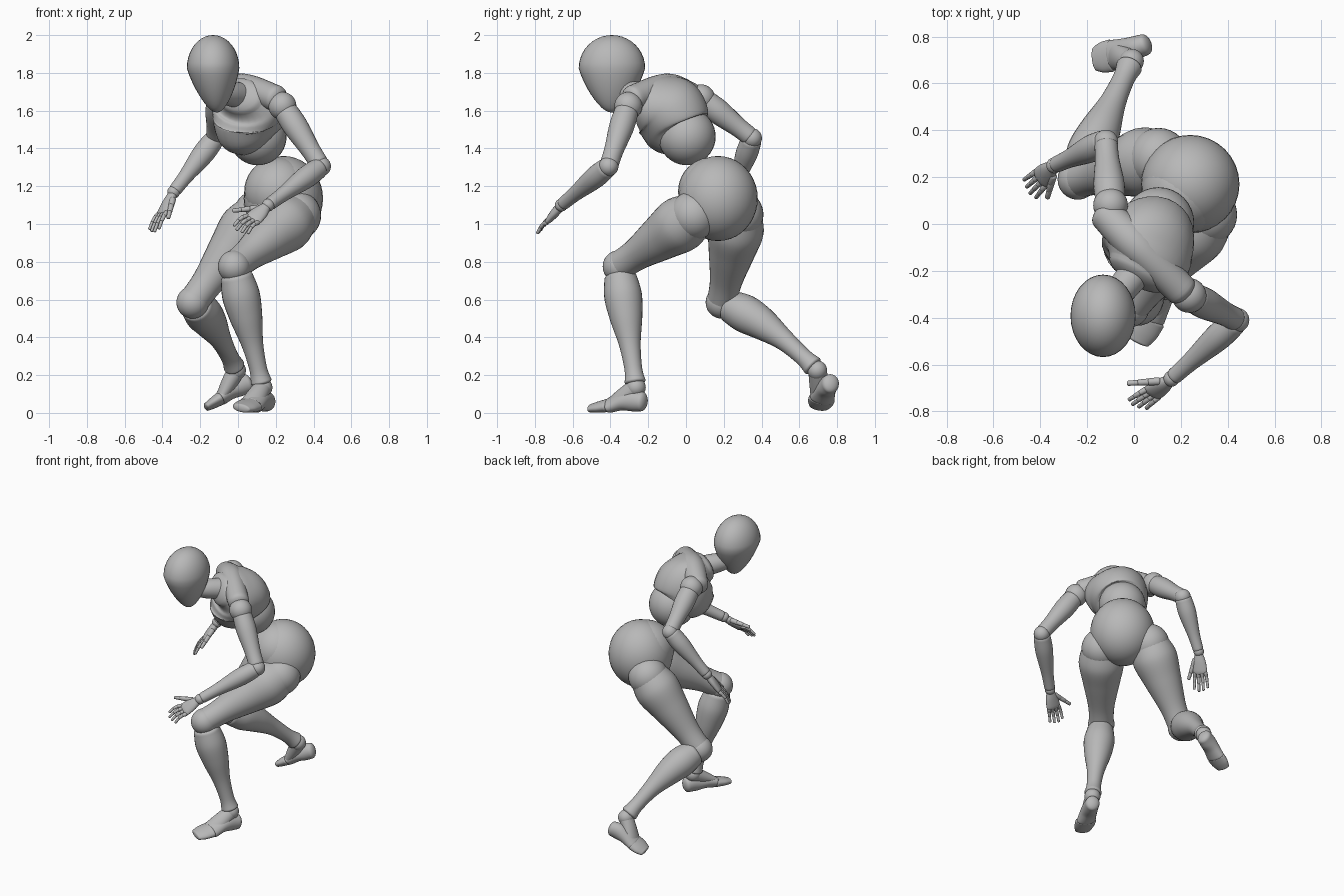
import bpy, bmesh, math
from mathutils import Vector, Matrix

if "Cube" in bpy.data.objects:
    bpy.data.objects.remove(bpy.data.objects["Cube"])

grey = bpy.data.materials.new("matte_grey")
grey.use_nodes = True
grey.diffuse_color = (0.48, 0.48, 0.48, 1)
grey.node_tree.nodes["Principled BSDF"].inputs["Base Color"].default_value = grey.diffuse_color

ACROSS = Vector((0.66, -0.74, -0.08)).normalized()   # direction of the shoulder and hip line
UP = Vector((0, 0, 1))
SIDES = 28


def finish(name, bm):
    bmesh.ops.recalc_face_normals(bm, faces=bm.faces)
    for face in bm.faces:
        face.smooth = True
    mesh = bpy.data.meshes.new(name)
    bm.to_mesh(mesh)
    bm.free()
    mesh.materials.append(grey)
    ob = bpy.data.objects.new(name, mesh)
    bpy.context.collection.objects.link(ob)
    return ob


def ball(name, centre, rx, ry=None, rz=None):
    scale = Matrix.Diagonal((rx, ry or rx, rz or rx, 1))
    bm = bmesh.new()
    bmesh.ops.create_uvsphere(bm, u_segments=32, v_segments=20, radius=1,
                              matrix=Matrix.Translation(centre) @ scale)
    return finish(name, bm)


def spline(keys, t):
    """Smooth interpolation through the key tuples."""
    i = min(int(t), len(keys) - 2)
    f = t - i
    near = (keys[max(0, min(len(keys) - 1, i + k))] for k in (-1, 0, 1, 2))
    return [q + f * (r - p) / 2 + f * f * (p - 2.5 * q + 2 * r - s / 2)
            + f ** 3 * (1.5 * (q - r) + (s - p) / 2) for p, q, r, s in zip(*near)]


def tube(name, keys, axis=ACROSS, cap=0.6, steps=7):
    """Round-ended loft: each key is x, y, z, radius along axis, other radius."""
    rows = [spline(keys, n / steps) for n in range((len(keys) - 1) * steps + 1)]
    centres = [Vector(row[:3]) for row in rows]
    rings = []
    for n, row in enumerate(rows):
        ahead, behind = centres[min(n + 1, len(rows) - 1)], centres[max(n - 1, 0)]
        rings.append((centres[n], (ahead - behind).normalized(), row[3], row[4]))

    def dome(ring, sign):
        p, tangent, ra, rb = ring
        turns = [k * math.pi / 11 for k in range(1, 6)]
        return [(p + tangent * sign * cap * min(ra, rb) * math.sin(a), tangent,
                 ra * math.cos(a), rb * math.cos(a)) for a in turns]

    bm = bmesh.new()
    loops = []
    for p, tangent, ra, rb in dome(rings[0], -1)[::-1] + rings + dome(rings[-1], 1):
        u = (axis - tangent * axis.dot(tangent)).normalized()
        v = tangent.cross(u)
        angles = [2 * math.pi * s / SIDES for s in range(SIDES)]
        loops.append([bm.verts.new(p + u * ra * math.cos(a) + v * rb * math.sin(a)) for a in angles])
    for low, high in zip(loops, loops[1:]):
        for s in range(SIDES):
            bm.faces.new((low[s - 1], low[s], high[s], high[s - 1]))
    bm.faces.new(loops[0])
    bm.faces.new(loops[-1])
    return finish(name, bm)


def bone(name, start, end, profile, axis=ACROSS, bow=0, cap=0.6, steps=7):
    """Tube between two joints; the profile gives fraction along, radius, optional depth."""
    start, end = Vector(start), Vector(end)
    keys = []
    for along, *radii in profile:
        p = start.lerp(end, along) + UP * bow * math.sin(math.pi * along)
        keys.append((*p, radii[0], radii[-1]))
    return tube(name, keys, axis, cap, steps)


# profiles shared by both sides
UPPER_ARM = [(.12, .064), (.35, .066), (.72, .052), (.93, .05)]
FOREARM = [(.06, .055), (.3, .058), (.7, .04), (.95, .035)]
THIGH = [(0, .125), (.18, .148), (.43, .123), (.76, .086), (.97, .08)]
SHIN = [(.09, .086), (.24, .1), (.42, .087), (.65, .057), (.85, .047), (.95, .056)]
INSTEP = [(0, .048), (.5, .054, .042), (1, .06, .03)]
FOOT = [(0, .046, .052), (.3, .05, .056), (.65, .057, .046), (1, .067, .038)]
TOES = [(.1, .07, .035), (.6, .066, .029), (1, .052, .022)]
PALM = [(.08, .028, .024), (.25, .042, .024), (.45, .048, .02), (.52, .044, .016)]


def digit(name, root, tip, radius, axis, curl):
    """Three tapering finger joints along a curled line."""
    def at(t):
        return root.lerp(tip, t) + UP * curl * math.sin(math.pi * t)
    for k in range(3):
        r = radius * (1 - k / 7)
        bone(f"{name}_{k + 1}", at(k / 3), at((k + .87) / 3), [(0, r), (1, r * .9)], axis, steps=2)


def hand(side, wrist, tip, thumb_tip):
    wrist, tip, thumb_tip = Vector(wrist), Vector(tip), Vector(thumb_tip)
    reach = tip - wrist
    d = reach.normalized()
    spread = thumb_tip - wrist
    spread = (spread - d * spread.dot(d)).normalized()
    normal = d.cross(spread)
    ball(side + "_wrist", wrist, .034)
    bone(side + "_palm", wrist, tip, PALM, spread)
    for k, finger in enumerate(("index", "middle", "ring", "little")):
        place = 1 - k * 2 / 3
        length = 1 - abs(k - 1.3) * .06
        digit(f"{side}_{finger}_finger", wrist + reach * .52 + spread * place * .036,
              wrist + reach * length + spread * place * .046, .0132, normal, .014)
    digit(side + "_thumb", wrist + reach * .2 + spread * .03, thumb_tip, .017, normal, 0)


# head: an egg whose lower half tapers to the chin
head = ball("head", (-.132, -.392, 1.825), .139, .176, .175)
for vert in head.data.vertices:
    drop = max(0, 1.825 - vert.co.z) / .175
    taper = 1 - .36 * drop
    vert.co.x = -.132 + (vert.co.x + .132) * taper + .02 * drop
    vert.co.y = -.392 + (vert.co.y + .392) * taper
    vert.co.z -= .06 * drop
bone("neck", (-.1, -.34, 1.7), (.01, -.2, 1.68), [(0, .05), (.45, .064), (1, .07)])

# torso
tube("chest", [(.09, -.01, 1.435, .11, .12), (.065, -.045, 1.5, .165, .19), (.06, -.085, 1.59, .195, .197),
               (.045, -.15, 1.65, .2, .15), (.015, -.205, 1.675, .14, .1)], cap=.5)
bone("shoulder_yoke", (-.12, .04, 1.67), (.2, -.28, 1.665),
     [(0, .07), (.35, .08), (.6, .072), (1, .07)], UP, bow=.05)
ball("abdomen", (.105, .005, 1.463), .152)
ball("pelvis", (.24, .17, 1.135), .21, .21, .225)
ball("waist", (.215, .14, 1.172), .182)


def arm(side, shoulder, elbow, wrist, tip, thumb_tip):
    ball(side + "_shoulder", shoulder, .074)
    ball(side + "_elbow", elbow, .052)
    bone(side + "_upper_arm", shoulder, elbow, UPPER_ARM)
    bone(side + "_forearm", elbow, wrist, FOREARM, UP)
    hand(side, wrist, tip, thumb_tip)


def leg(side, hip, knee, ankle, heel, sole, toe, axis, bow):
    axis = Vector(axis)
    ball(side + "_hip", hip, .13)
    ball(side + "_knee", knee, .086)
    ball(side + "_ankle", ankle, .052)
    bone(side + "_thigh", hip, knee, THIGH)
    bone(side + "_shin", knee, ankle, SHIN, axis, bow, cap=.35)
    bone(side + "_instep", ankle, sole, INSTEP, axis)
    bone(side + "_foot", heel, sole, FOOT, axis, bow=.012)
    bone(side + "_toes", sole, toe, TOES, axis, cap=.5)


arm("left", (.235, -.305, 1.625), (.44, -.41, 1.305), (.16, -.66, 1.1), (0, -.78, .955), (-.03, -.68, 1.07))
arm("right", (-.1, .08, 1.665), (-.12, .35, 1.455), (-.34, .25, 1.17), (-.455, .14, .95), (-.37, .11, 1.03))
leg("left", (.31, .04, 1.045), (-.02, -.355, .775), (.13, -.265, .135),
    (.155, -.235, .06), (.07, -.4, .042), (.018, -.498, .026), (.9, .45, 0), 0)
leg("right", (.105, .28, 1.05), (-.24, .19, .585), (-.01, .695, .225),
    (.045, .765, .155), (-.09, .72, .078), (-.165, .705, .032), (-.1, 1, -.15), .04)
